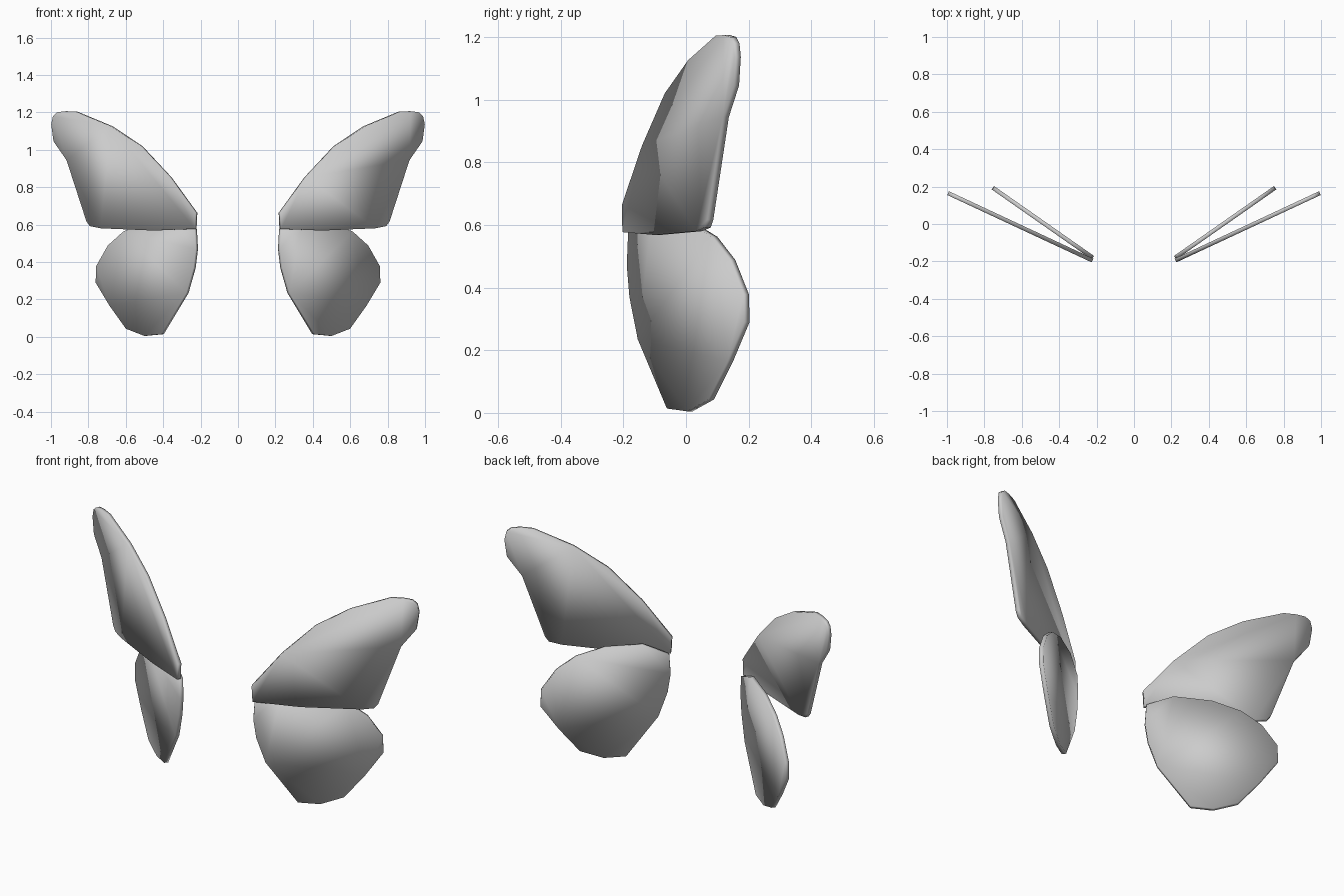
import bpy, bmesh
from mathutils import Vector

if "Cube" in bpy.data.objects:
    bpy.data.objects.remove(bpy.data.objects["Cube"])

THICK = 0.022

# Wing outlines as seen from the front (x, z)
UPPER = [(.222, .663), (.36, .853), (.516, 1.02), (.676, 1.126), (.864, 1.204),
         (.92, 1.206), (.963, 1.2), (.985, 1.18), (.994, 1.136), (.982, 1.045),
         (.912, .944), (.806, .617), (.788, .592), (.73, .58), (.446, .568), (.226, .577)]
LOWER = [(.226, .575), (.335, .628), (.49, .613), (.608, .562), (.69, .488),
         (.752, .378), (.755, .29), (.69, .18), (.595, .045), (.495, .005),
         (.403, .014), (.27, .235), (.232, .37), (.22, .47)]
LOWER[8:9] = [(.68, .165), (.593, .043)]
LOWER.pop(7)


def wing(name, outline, start, end, side):
    """Flat plate standing on the plan line start-end, mirrored by side."""
    (x0, y0), (x1, y1) = start, end
    slope = (y1 - y0) / (x1 - x0)
    offset = Vector((slope, -1, 0)).normalized() * THICK / 2
    bm = bmesh.new()
    rings = []
    for sign in (1, -1):
        ring = []
        for x, z in outline:
            p = Vector((x, y0 + (x - x0) * slope, z)) + offset * sign
            ring.append(bm.verts.new((p.x * side, p.y, p.z)))
        bm.faces.new(ring)
        rings.append(ring)
    front, back = rings
    n = len(outline)
    for i in range(n):
        j = (i + 1) % n
        bm.faces.new((front[i], front[j], back[j], back[i]))
    bmesh.ops.recalc_face_normals(bm, faces=bm.faces)
    for f in bm.faces:
        f.smooth = True
    mesh = bpy.data.meshes.new(name)
    bm.to_mesh(mesh)
    bm.free()
    bpy.context.collection.objects.link(bpy.data.objects.new(name, mesh))


# Upper and lower wing on each side, swept back at different angles
for label, side in (("right", 1), ("left", -1)):
    wing(f"upper_wing_{label}", UPPER, (.222, -.195), (.994, .165), side)
    wing(f"lower_wing_{label}", LOWER, (.22, -.18), (.755, .194), side)
